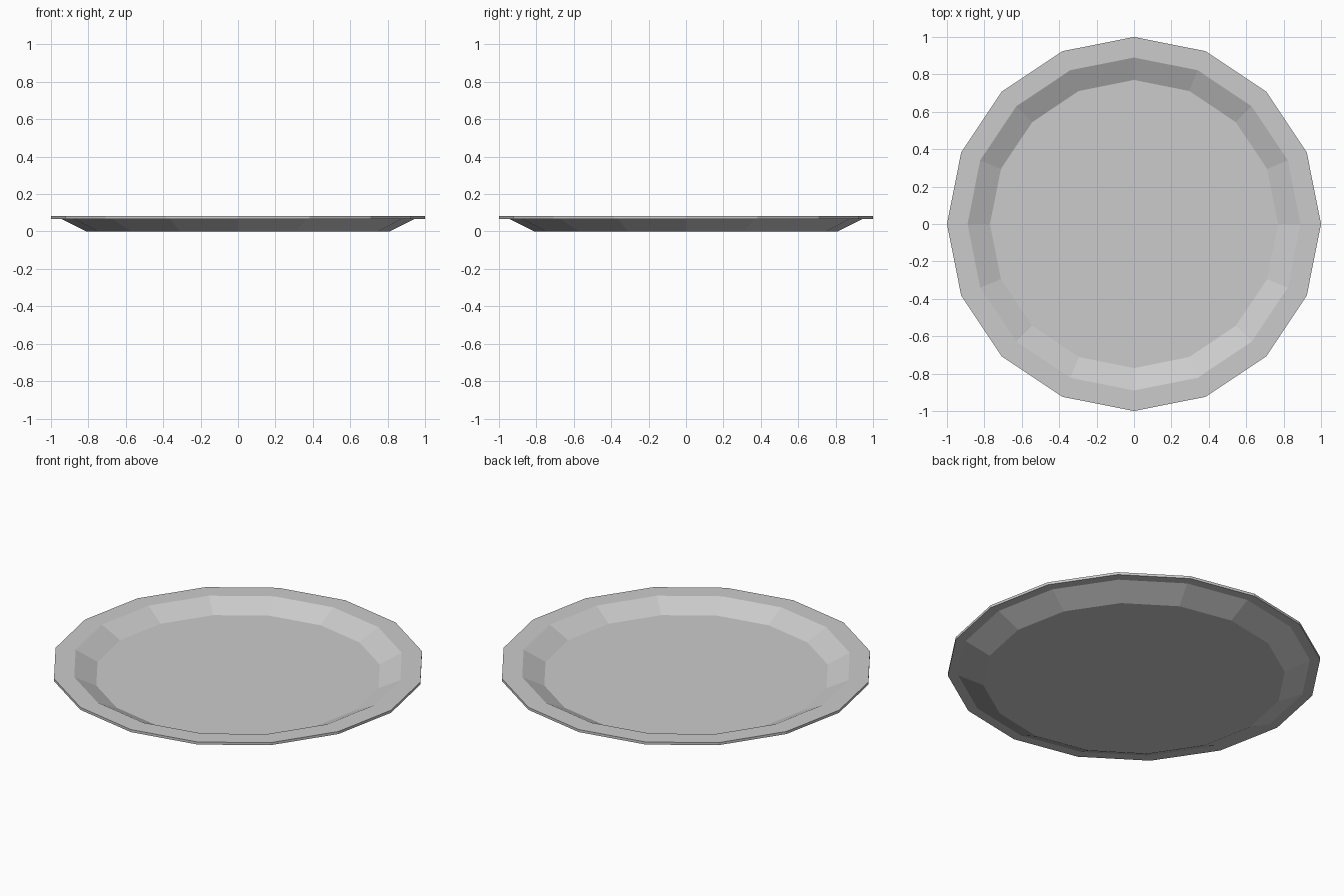
import bpy, bmesh
from math import cos, sin, pi

if "Cube" in bpy.data.objects:
    bpy.data.objects.remove(bpy.data.objects["Cube"])

SIDES = 16

# Closed plate cross-section as (radius, z), from under the foot out over the rim to the floor
profile = [(0.81, 0.0), (0.945, 0.067), (1.0, 0.067),
           (1.0, 0.082), (0.89, 0.082), (0.77, 0.022)]

bm = bmesh.new()
rings = [[bm.verts.new((r * cos(2 * pi * i / SIDES), r * sin(2 * pi * i / SIDES), z))
          for i in range(SIDES)] for r, z in profile]

# Walls and rim
for a, b in zip(rings, rings[1:]):
    for i in range(SIDES):
        j = (i + 1) % SIDES
        bm.faces.new((a[i], a[j], b[j], b[i]))

# Underside and eating surface
bm.faces.new(rings[0][::-1])
bm.faces.new(rings[-1])
bmesh.ops.recalc_face_normals(bm, faces=bm.faces)

mesh = bpy.data.meshes.new("plate")
bm.to_mesh(mesh)
bm.free()
plate = bpy.data.objects.new("plate", mesh)
bpy.context.collection.objects.link(plate)
